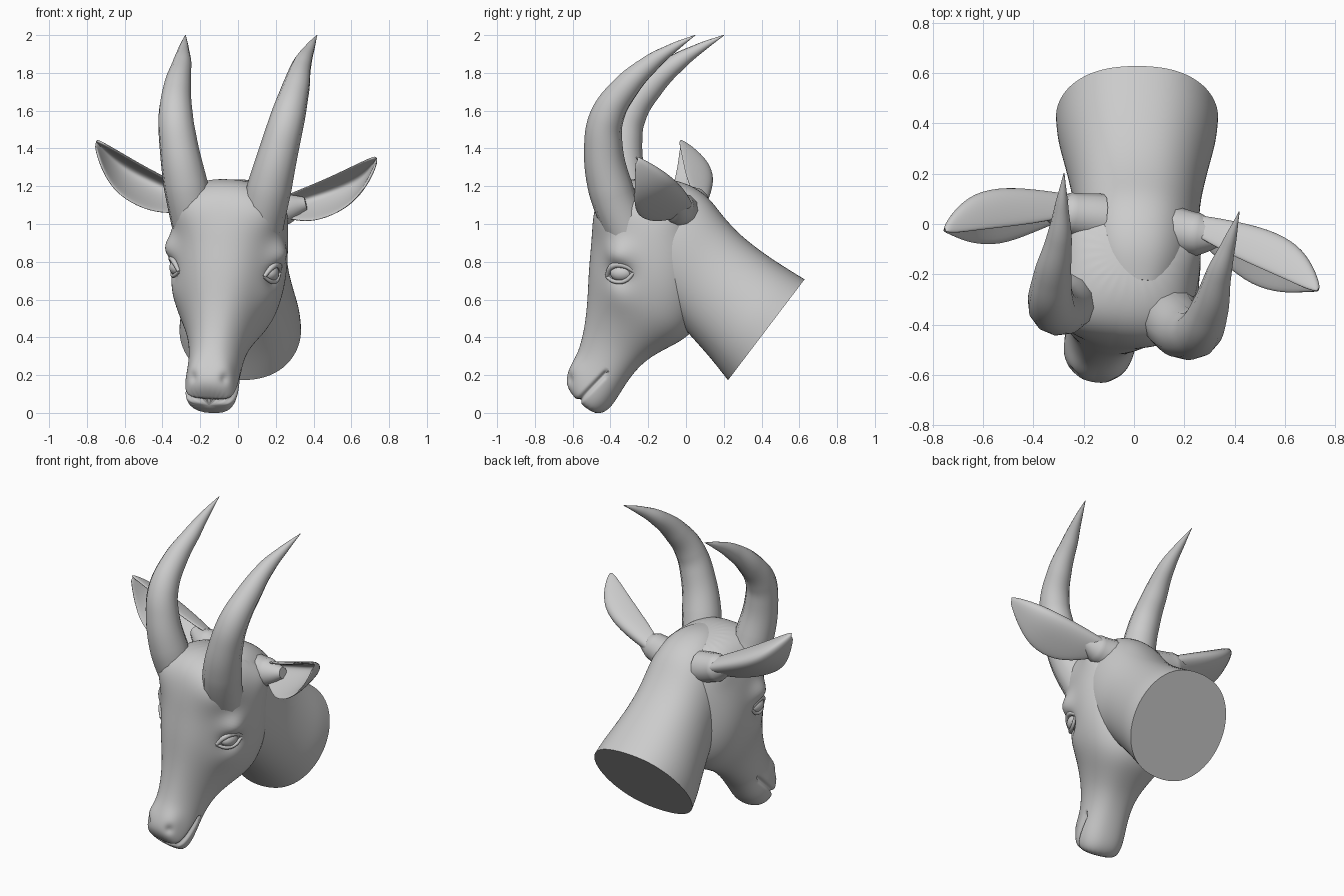
import bpy, bmesh, math
from mathutils import Matrix, Vector

if "Cube" in bpy.data.objects:
    bpy.data.objects.remove(bpy.data.objects["Cube"])

# Tilted frame of the turned head (the neck stays upright)
TURN = Matrix(((1, .16, .06, -.07), (-.16, 1, 0, 0), (-.06, 0, 1, 0), (0, 0, 0, 1)))

grey = bpy.data.materials.new("plain grey")
grey.use_nodes = True
grey.diffuse_color = (.6, .6, .6, 1)
grey.node_tree.nodes["Principled BSDF"].inputs["Base Color"].default_value = (.6, .6, .6, 1)


def add_object(name, data):
    ob = bpy.data.objects.new(name, data)
    bpy.context.collection.objects.link(ob)
    data.materials.clear()
    data.materials.append(grey)
    return ob


def from_bmesh(name, bm):
    bmesh.ops.recalc_face_normals(bm, faces=bm.faces)
    me = bpy.data.meshes.new(name)
    bm.to_mesh(me)
    bm.free()
    return add_object(name, me)


def bake(ob):
    """Replace an object by its evaluated mesh."""
    deps = bpy.context.evaluated_depsgraph_get()
    me = bpy.data.meshes.new_from_object(ob.evaluated_get(deps))
    name = ob.name
    bpy.data.objects.remove(ob)
    return add_object(name, me)


def smooth(ob, angle=50):
    bpy.ops.object.select_all(action='DESELECT')
    ob.select_set(True)
    bpy.context.view_layer.objects.active = ob
    bpy.ops.object.shade_smooth_by_angle(angle=math.radians(angle))


def loft(name, sections, taper, caps, level, n=24):
    """Rounded loft through (y, z) front point, (y, z) back point, half width."""
    bm = bmesh.new()
    rings = []
    for fy, fz, by, bz, hw in sections:
        front, back = Vector((0, fy, fz)), Vector((0, by, bz))
        ring = []
        for i in range(n):
            a = math.tau * i / n
            c, s = math.cos(a), math.sin(a)
            p = (front + back) / 2 + (front - back) / 2 * c
            p.x = hw * math.copysign(abs(s) ** .85, s) * (1 - taper * c)
            ring.append(bm.verts.new(p))
        rings.append(ring)
    for a, b in zip(rings, rings[1:]):
        for i in range(n):
            bm.faces.new((a[i], a[i - 1], b[i - 1], b[i]))
    if caps:
        bm.faces.new(rings[0])
        bm.faces.new(rings[-1])
    ob = from_bmesh(name, bm)
    ob.modifiers.new("round", 'SUBSURF').levels = level
    return bake(ob)


def tube(name, points, side, steps=10):
    """Smooth tapering tube through (side, y, z, radius) points."""
    cu = bpy.data.curves.new(name, 'CURVE')
    cu.dimensions = '3D'
    cu.bevel_depth = 1
    cu.bevel_resolution = 4
    cu.resolution_u = steps
    cu.use_fill_caps = True
    sp = cu.splines.new('BEZIER')
    sp.bezier_points.add(len(points) - 1)
    for bp, (x, y, z, r) in zip(sp.bezier_points, points):
        bp.co = TURN @ Vector((side * x, y, z))
        bp.radius = r
        bp.handle_left_type = bp.handle_right_type = 'AUTO'
    smooth(bake(add_object(name, cu)))


# Head: muzzle tip to crown
head = loft("head", [
    (-.595, .09, -.48, -.015, .10), (-.64, .16, -.41, .01, .135),
    (-.615, .24, -.36, .085, .143), (-.565, .33, -.29, .20, .137),
    (-.535, .46, -.20, .29, .155), (-.52, .60, -.08, .35, .205),
    (-.515, .75, .05, .42, .27), (-.50, .90, .11, .60, .305),
    (-.49, 1.02, .12, .80, .305), (-.46, 1.15, .12, .95, .29),
    (-.37, 1.23, .09, 1.08, .24), (-.22, 1.245, .0, 1.18, .13)], .1, True, 3)

# Swellings and hollows of the face: centre, radius, height
bumps = [((.23, -.38, 1.08), .13, .05),    # horn mound
         ((.27, -.30, .85), .08, .045),    # brow
         ((.27, -.30, .75), .06, -.035),   # eye socket
         ((.24, -.30, .64), .10, .012),    # cheekbone
         ((.30, .00, 1.10), .10, .04),     # ear root
         ((.09, -.59, .24), .06, .010),    # nostril wing
         ((.10, -.62, .19), .028, -.03)]   # nostril
bm = bmesh.new()
bm.from_mesh(head.data)
bm.normal_update()
moves = []
for v in bm.verts:
    p = Vector((abs(v.co.x), v.co.y, v.co.z))
    push = sum(h * math.exp(-((p - Vector(c)).length / r) ** 2) for c, r, h in bumps)
    # Mouth groove along a slanting line
    along = (p.y + .485 + p.z - .135) * .707
    across = (p.z - .135 - p.y - .485) * .707
    if abs(along) < .12:
        push -= .02 * math.exp(-(across / .013) ** 2)
    moves.append(v.normal * push)
for v, move in zip(bm.verts, moves):
    v.co = TURN @ (v.co + move)
bm.to_mesh(head.data)
bm.free()
smooth(head, 60)

# Neck, running from a flat mounting face over the nape into the crown
neck = loft("neck", [
    (.63, .71, .22, .17, .325), (.54, .765, .17, .235, .32),
    (.43, .835, .105, .315, .295), (.29, .94, .01, .42, .265),
    (.19, 1.05, -.06, .50, .25), (.12, 1.15, -.16, .57, .25),
    (.02, 1.215, -.25, .68, .24), (-.10, 1.245, -.32, .82, .20),
    (-.22, 1.23, -.35, .95, .14)], 0, False, 2)
bm = bmesh.new()
bm.from_mesh(neck.data)
bmesh.ops.translate(bm, vec=(.012, 0, 0), verts=bm.verts)
bmesh.ops.holes_fill(bm, edges=[e for e in bm.edges if e.is_boundary])
bmesh.ops.recalc_face_normals(bm, faces=bm.faces)
bm.to_mesh(neck.data)
bm.free()
smooth(neck, 45)

# Ear stations: upper rim, back of the cup, lower rim
ear = [((.22, .00, 1.15), (.22, .07, 1.10), (.24, -.01, 1.05)),
       ((.38, -.06, 1.22), (.37, .07, 1.15), (.38, -.10, 1.03)),
       ((.52, -.10, 1.29), (.52, .06, 1.20), (.50, -.17, 1.06)),
       ((.63, -.13, 1.35), (.64, .02, 1.26), (.62, -.18, 1.13)),
       ((.70, -.15, 1.385), (.71, -.06, 1.33), (.70, -.16, 1.24)),
       ((.74, -.15, 1.40), (.745, -.14, 1.39), (.745, -.15, 1.37))]


def make_ear(name, side):
    bm = bmesh.new()
    rows = []
    for station in ear:
        u, k, d = (Vector(p) for p in station)
        row = []
        for i in range(9):
            t = i / 8
            mid = 2 * k - (u + d) / 2
            p = u * (1 - t) ** 2 + mid * 2 * t * (1 - t) + d * t * t
            p.x *= side
            row.append(bm.verts.new(TURN @ p))
        rows.append(row)
    for a, b in zip(rows, rows[1:]):
        for i in range(8):
            bm.faces.new((a[i], a[i + 1], b[i + 1], b[i]))
    ob = from_bmesh(name, bm)
    solid = ob.modifiers.new("thickness", 'SOLIDIFY')
    solid.thickness = .016
    solid.offset = 0
    ob.modifiers.new("round", 'SUBSURF').levels = 2
    smooth(bake(ob), 60)


horn = [(.165, -.27, .94, .12), (.222, -.36, 1.2, .118), (.27, -.385, 1.42, .102),
        (.298, -.36, 1.57, .092), (.315, -.26, 1.72, .074), (.32, -.12, 1.85, .05),
        (.335, .00, 1.93, .027), (.35, .125, 2.0, .002)]
ear_root = [(.13, .00, 1.07, .10), (.26, .00, 1.10, .085), (.36, .01, 1.13, .035)]
upper_lid = [(.225, -.385, .735, .010), (.262, -.35, .79, .016),
             (.283, -.29, .80, .017), (.283, -.225, .765, .010)]
lower_lid = [(.225, -.385, .735, .009), (.255, -.34, .712, .011),
             (.275, -.28, .715, .011), (.283, -.225, .765, .009)]

for label, s in (("left", 1), ("right", -1)):
    # The horns lean slightly apart front to back
    lean = [(x, y - s * .02 * (z - .96), z + s * .02 * (z - .96), r) for x, y, z, r in horn]
    tube(label + "_horn", lean, s)
    make_ear(label + "_ear", s)
    tube(label + "_ear_root", ear_root, s)
    tube(label + "_upper_eyelid", upper_lid, s, 6)
    tube(label + "_lower_eyelid", lower_lid, s, 6)
    bm = bmesh.new()
    ball = TURN @ Matrix.Translation((s * .245, -.30, .755)) @ Matrix.Diagonal((.045, .062, .045, 1))
    bmesh.ops.create_uvsphere(bm, u_segments=24, v_segments=14, radius=1, matrix=ball)
    smooth(from_bmesh(label + "_eye", bm))
